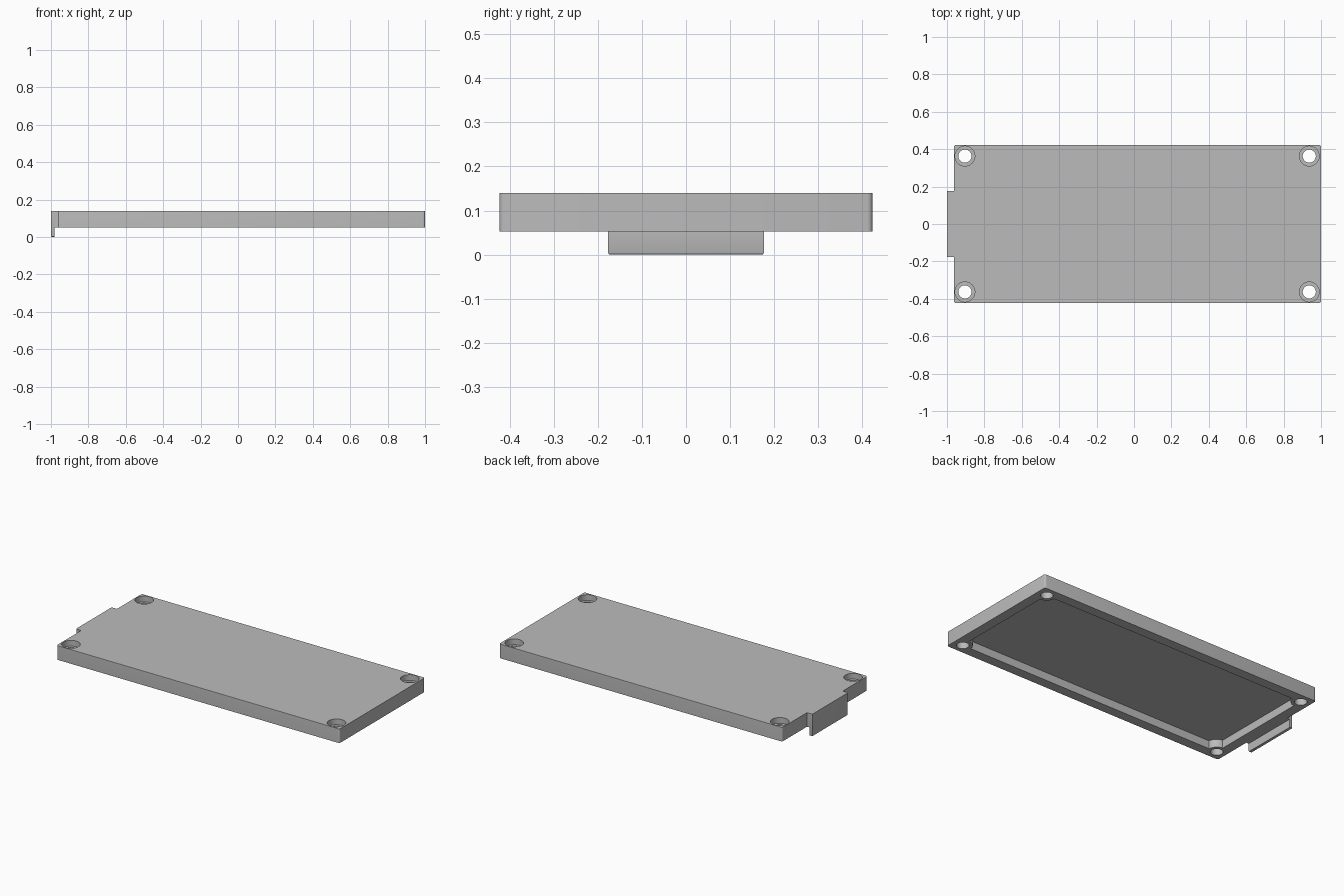
import bpy, bmesh

if "Cube" in bpy.data.objects:
    bpy.data.objects.remove(bpy.data.objects["Cube"], do_unlink=True)

grey = bpy.data.materials.new("plain grey")
grey.use_nodes = True
colour = (0.5, 0.5, 0.5, 1)
grey.diffuse_color = colour
grey.node_tree.nodes["Principled BSDF"].inputs["Base Color"].default_value = colour

BOTTOM, TOP, FLOOR = 0.052, 0.14, 0.102
LEFT, RIGHT, SIDE = -0.963, 1.0, 0.423
WALL = 0.062
HOLES = [(x, y) for x in (-0.904, 0.937) for y in (-0.363, 0.363)]


def make_object(name, bm):
    bmesh.ops.recalc_face_normals(bm, faces=bm.faces)
    mesh = bpy.data.meshes.new(name)
    bm.to_mesh(mesh)
    bm.free()
    mesh.materials.append(grey)
    obj = bpy.data.objects.new(name, mesh)
    bpy.context.collection.objects.link(obj)
    return obj


def prism(points, place, depth):
    """Extrude a flat outline; place turns each 2D point into 3D."""
    bm = bmesh.new()
    face = bm.faces.new([bm.verts.new(place(a, b)) for a, b in points])
    grown = bmesh.ops.extrude_face_region(bm, geom=[face])["geom"]
    moved = [v for v in grown if isinstance(v, bmesh.types.BMVert)]
    bmesh.ops.translate(bm, verts=moved, vec=depth)
    bmesh.ops.recalc_face_normals(bm, faces=bm.faces)
    return bm


def box(x0, x1, y0, y1, z0, z1):
    outline = [(x0, y0), (x1, y0), (x1, y1), (x0, y1)]
    return prism(outline, lambda a, b: (a, b, z0), (0, 0, z1 - z0))


def bevel(bm, rule, width, segments):
    edges = [e for e in bm.edges if rule(*(v.co for v in e.verts))]
    bmesh.ops.bevel(bm, geom=edges, offset=width, segments=segments,
                    profile=0.5, affect='EDGES')


def cylinders(name, radius, z0, z1):
    bm = bmesh.new()
    for x, y in HOLES:
        made = bmesh.ops.create_cone(bm, cap_ends=True, segments=48, radius1=radius,
                                     radius2=radius, depth=z1 - z0)
        bmesh.ops.translate(bm, verts=made["verts"], vec=(x, y, (z0 + z1) / 2))
    return make_object(name, bm)


def combine(target, other, operation):
    mod = target.modifiers.new(other.name, 'BOOLEAN')
    mod.operation, mod.object, mod.solver = operation, other, 'EXACT'
    bpy.context.view_layer.objects.active = target
    bpy.ops.object.modifier_apply(modifier=mod.name)
    bpy.data.objects.remove(other, do_unlink=True)


# Cover plate with rounded corners and eased long top edges
bm = box(LEFT, RIGHT, -SIDE, SIDE, BOTTOM, TOP)
bevel(bm, lambda a, b: abs(a.z - b.z) > 0.01, 0.012, 4)
bevel(bm, lambda a, b: abs(a.x - b.x) > 1 and a.z > 0.13, 0.004, 2)
cover = make_object("cover_plate", bm)

# Shallow pocket underneath
pocket = make_object("pocket", box(LEFT + WALL, RIGHT - WALL, WALL - SIDE,
                                   SIDE - WALL, -0.1, FLOOR))
combine(cover, pocket, 'DIFFERENCE')

# Round screw bosses in the pocket corners
combine(cover, cylinders("screw_bosses", 0.056, BOTTOM, TOP - 0.01), 'UNION')

# End tab with a thin lip hanging below the plate
profile = [(-1, 0), (-0.98, 0), (-0.98, BOTTOM), (-0.94, BOTTOM),
           (-0.94, TOP), (-1, TOP)]
bm = prism(profile, lambda a, b: (a, -0.177, b), (0, 0.354, 0))
bevel(bm, lambda a, b: max(a.z, b.z) < 0.01 or
      (max(a.x, b.x) < -0.99 and abs(a.z - b.z) > 0.01), 0.005, 2)
combine(cover, make_object("end_tab", bm), 'UNION')

# Counterbored screw holes
combine(cover, cylinders("screw_holes", 0.035, -0.1, 0.3), 'DIFFERENCE')
combine(cover, cylinders("counterbores", 0.053, TOP - 0.036, 0.3), 'DIFFERENCE')

cover.select_set(True)
bpy.context.view_layer.objects.active = cover
bpy.ops.object.shade_smooth_by_angle(angle=0.6)
